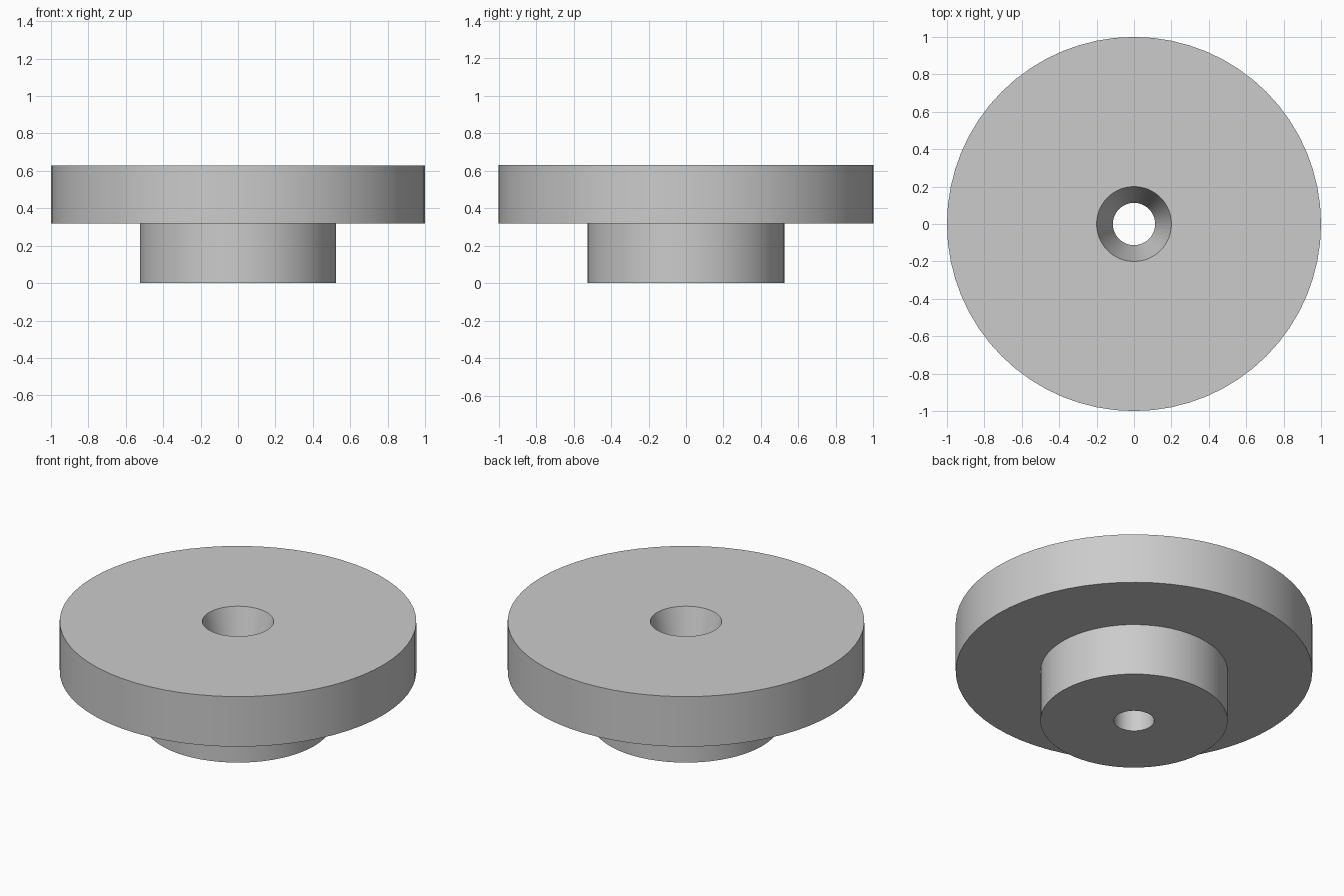
import bpy
import bmesh
import math

cube = bpy.data.objects.get("Cube")
if cube:
    bpy.data.objects.remove(cube, do_unlink=True)

SIDES = 64

# Single grey material
grey = bpy.data.materials.new("plain grey")
grey.use_nodes = True
colour = (0.6, 0.6, 0.6, 1)
grey.diffuse_color = colour
grey.node_tree.nodes["Principled BSDF"].inputs["Base Color"].default_value = colour


def lathe(name, profile):
    """Revolve a closed (radius, height) profile around z."""
    bm = bmesh.new()
    rings = []
    for i in range(SIDES):
        a = 2 * math.pi * i / SIDES
        rings.append([bm.verts.new((r * math.cos(a), r * math.sin(a), z))
                      for r, z in profile])
    n = len(profile)
    for i in range(SIDES):
        here, there = rings[i], rings[(i + 1) % SIDES]
        for j in range(n):
            k = (j + 1) % n
            bm.faces.new((here[j], there[j], there[k], here[k]))
    bmesh.ops.recalc_face_normals(bm, faces=bm.faces)
    mesh = bpy.data.meshes.new(name)
    bm.to_mesh(mesh)
    bm.free()
    mesh.materials.append(grey)
    obj = bpy.data.objects.new(name, mesh)
    bpy.context.collection.objects.link(obj)
    bpy.ops.object.select_all(action="DESELECT")
    obj.select_set(True)
    bpy.context.view_layer.objects.active = obj
    bpy.ops.object.shade_smooth_by_angle(angle=math.radians(12))
    return obj


# Wide flange on a narrow boss, with a countersunk through hole
top, step = 0.63, 0.32
flange, boss, sink, bore = 1.0, 0.525, 0.2, 0.113
lathe("flanged_bushing", [
    (bore, 0), (boss, 0), (boss, step), (flange, step),
    (flange, top), (sink, top), (bore, step),
])
